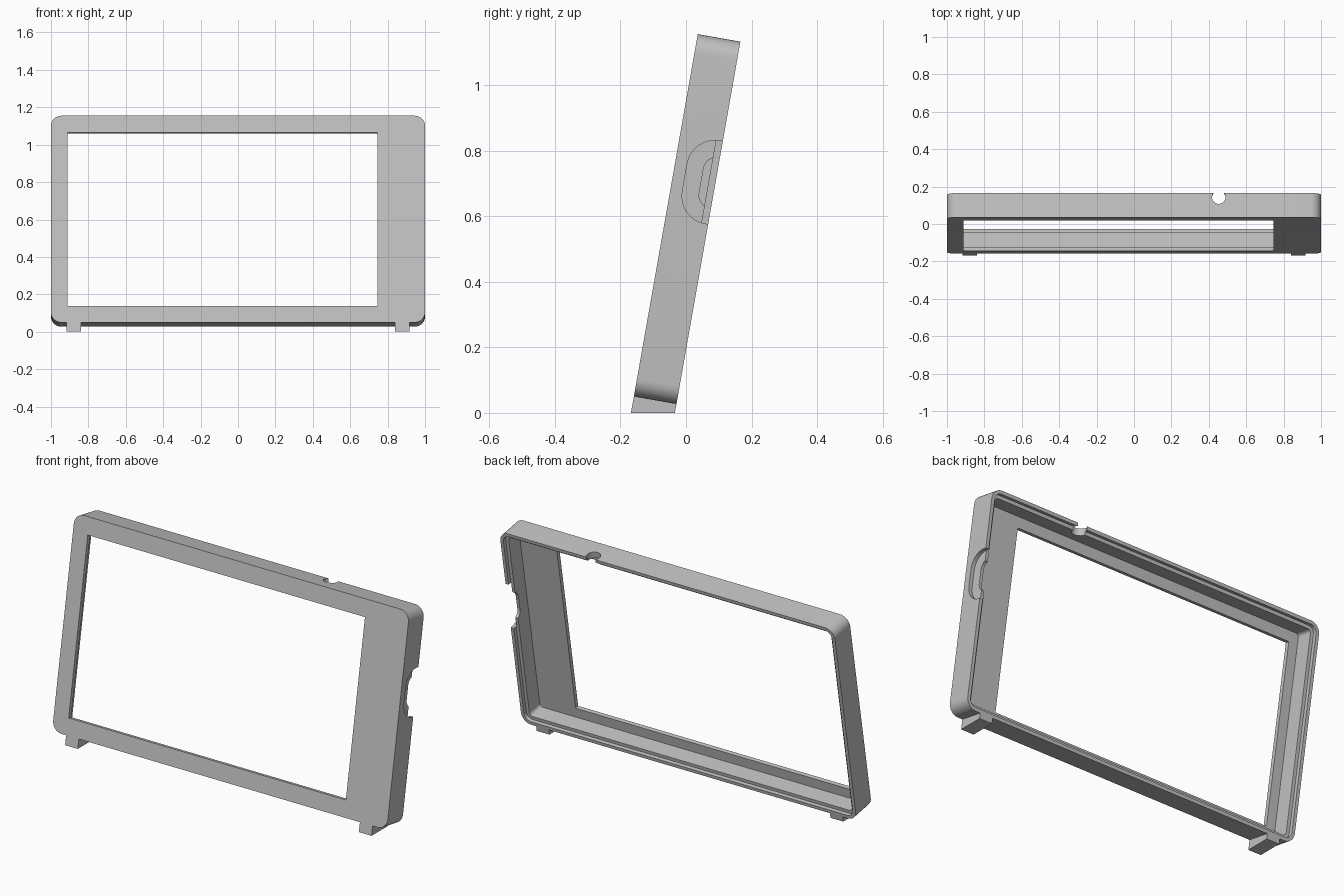
import bpy, bmesh, math
from mathutils import Matrix, Vector

cube = bpy.data.objects.get("Cube")
if cube:
    bpy.data.objects.remove(cube, do_unlink=True)

HEIGHT, DEPTH, WALL, RADIUS = 1.122, 0.132, 0.036, 0.055
LEAN = Matrix.Translation((0, -0.159, 0.05)) @ Matrix.Rotation(math.radians(-10), 4, 'X')

grey = bpy.data.materials.new("plain grey")
grey.use_nodes = True
colour = (0.53, 0.53, 0.53, 1)
grey.diffuse_color = colour
grey.node_tree.nodes["Principled BSDF"].inputs["Base Color"].default_value = colour


def rounded_rect(a0, a1, b0, b1, r, steps=8):
    """Counter-clockwise outline with the same point count for every radius."""
    pts = []
    corners = [(a1 - r, b1 - r), (a0 + r, b1 - r), (a0 + r, b0 + r), (a1 - r, b0 + r)]
    for i, (a, b) in enumerate(corners):
        for k in range(steps + 1):
            t = math.pi / 2 * (i + k / steps)
            pts.append((a + r * math.cos(t), b + r * math.sin(t)))
    return pts


def make_object(name, bm):
    bmesh.ops.remove_doubles(bm, verts=bm.verts, dist=1e-5)
    bmesh.ops.recalc_face_normals(bm, faces=bm.faces)
    mesh = bpy.data.meshes.new(name)
    bm.to_mesh(mesh)
    bm.free()
    mesh.materials.append(grey)
    obj = bpy.data.objects.new(name, mesh)
    bpy.context.collection.objects.link(obj)
    return obj


def bridge(bm, loop_a, loop_b):
    n = len(loop_a)
    for i in range(n):
        j = (i + 1) % n
        bm.faces.new((loop_a[i], loop_a[j], loop_b[j], loop_b[i]))


def prism(name, start, end):
    """Solid between two matching outlines."""
    bm = bmesh.new()
    a, b = ([bm.verts.new(p) for p in loop] for loop in (start, end))
    bridge(bm, a, b)
    bm.faces.new(a)
    bm.faces.new(b)
    return make_object(name, bm)


# Bezel shell: outlines run round the section from outer wall to screen opening
def inset(d):
    return rounded_rect(-1 + d, 1 - d, d, HEIGHT - d, RADIUS - d)


opening = rounded_rect(-0.912, 0.745, 0.09, HEIGHT - 0.092, 0)
section = [
    (inset(0), 0), (inset(0), DEPTH),
    (inset(WALL / 2), DEPTH), (inset(WALL / 2), DEPTH - 0.02),
    (inset(WALL), DEPTH - 0.02), (inset(WALL), 0.022),
    (opening, 0.022), (opening, 0),
]
bm = bmesh.new()
loops = [[bm.verts.new((x, y, z)) for x, z in outline] for outline, y in section]
for i, loop in enumerate(loops):
    following = loops[(i + 1) % len(loops)]
    n = len(loop)
    for k in range(n):
        m = (k + 1) % n
        bm.faces.new((loop[k], loop[m], following[m], following[k]))
    # sharp opening corners collapse when doubles are merged
bezel = make_object("bezel_frame", bm)


# Cutters: side pocket, side slot and round cable hole in the top wall
def side_cutter(name, x0, y0, z0, z1, r):
    outline = rounded_rect(y0, 0.4, z0, z1, r)
    return prism(name, [(x0, y, z) for y, z in outline], [(1.1, y, z) for y, z in outline])


circle = [(0.453 + 0.036 * math.cos(t), 0.109 + 0.036 * math.sin(t))
          for t in (math.tau * i / 40 for i in range(40))]
cutters = [
    side_cutter("pocket_cutter", 0.98, 0.037, 0.557, 0.813, 0.085),
    side_cutter("slot_cutter", 0.9, 0.0885, 0.606, 0.7625, 0.04),
    prism("cable_cutter", [(x, y, HEIGHT - 0.08) for x, y in circle],
          [(x, y, HEIGHT + 0.1) for x, y in circle]),
]
for cutter in cutters:
    cutter.hide_render = True
    mod = bezel.modifiers.new(cutter.name, 'BOOLEAN')
    mod.operation = 'DIFFERENCE'
    mod.solver = 'EXACT'
    mod.object = cutter

bpy.context.view_layer.update()
depsgraph = bpy.context.evaluated_depsgraph_get()
finished = bpy.data.meshes.new_from_object(bezel.evaluated_get(depsgraph))
bezel.modifiers.clear()
bezel.data = finished
for cutter in cutters:
    bpy.data.objects.remove(cutter, do_unlink=True)

# Lean the frame back
bezel.data.transform(LEAN)

# Feet: flat on the ground, tops following the leaning lower edge
top_front = LEAN @ Vector((0, 0, 0.004))
top_back = LEAN @ Vector((0, DEPTH, 0.004))
side = [(-0.168, 0), (-0.034, 0), (top_back.y, top_back.z), (top_front.y, top_front.z)]
for name, x in (("right_foot", -0.878), ("left_foot", 0.878)):
    prism(name, [(x - 0.038, y, z) for y, z in side], [(x + 0.038, y, z) for y, z in side])

# Smooth rounded corners, crisp edges
bpy.ops.object.select_all(action='DESELECT')
bezel.select_set(True)
bpy.context.view_layer.objects.active = bezel
bpy.ops.object.shade_smooth_by_angle(angle=math.radians(30))
